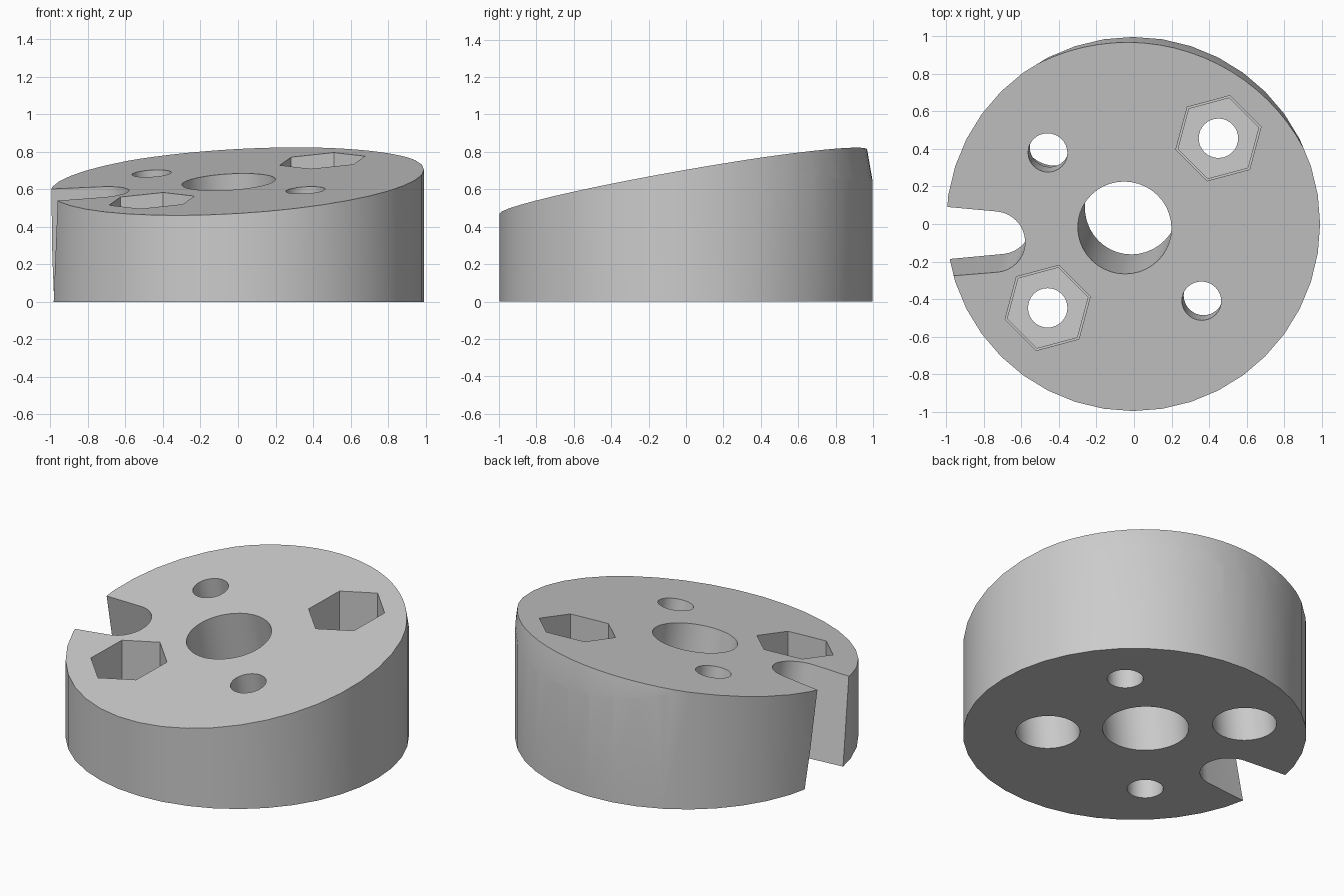
import bpy, bmesh
from math import sin, cos, radians, tau
from mathutils import Vector, Matrix

cube = bpy.data.objects.get("Cube")
if cube:
    bpy.data.objects.remove(cube)

# Sloped top plane: z = SLOPE_X * x + SLOPE_Y * y + MID
SLOPE_X, SLOPE_Y, MID = 0.06, 0.175, 0.645
NORMAL = Vector((-SLOPE_X, -SLOPE_Y, 1)).normalized()
TILT = Vector((0, 0, 1)).rotation_difference(NORMAL).to_matrix().to_4x4()


def on_top(x, y):
    """Frame on the sloped top, with its z axis square to the slope."""
    return Matrix.Translation((x, y, SLOPE_X * x + SLOPE_Y * y + MID)) @ TILT


def upright(x, y):
    return Matrix.Translation((x, y, 0))


def ring(radius, sides, start=0):
    return [(radius * cos(radians(start) + tau * i / sides),
             radius * sin(radians(start) + tau * i / sides)) for i in range(sides)]


def prism(name, outline, low, high, frame):
    """Closed solid with the given outline, from low to high along the frame's z."""
    bm = bmesh.new()
    base = bm.faces.new([bm.verts.new((x, y, low)) for x, y in outline])
    grown = bmesh.ops.extrude_face_region(bm, geom=[base])
    tops = [v for v in grown["geom"] if isinstance(v, bmesh.types.BMVert)]
    bmesh.ops.translate(bm, verts=tops, vec=(0, 0, high - low))
    bmesh.ops.recalc_face_normals(bm, faces=bm.faces)
    bm.transform(frame)
    mesh = bpy.data.meshes.new(name)
    bm.to_mesh(mesh)
    bm.free()
    obj = bpy.data.objects.new(name, mesh)
    bpy.context.collection.objects.link(obj)
    return obj


# Upright round body, trimmed by a tilted cylinder that also forms the sloped top
body = prism("wedge_disc", ring(0.997, 40), 0, 1.2, upright(-0.005, 0))
trim = prism("top_trim", ring(1.05, 80), -1.6, 0, on_top(-0.025, -0.066))
cutters = [(trim, 'INTERSECT')]


def cut(*args):
    cutters.append((prism(*args), 'DIFFERENCE'))


# Centre bore, square to the slope
cut("centre_bore", ring(0.25, 40), -1.2, 0.3, on_top(-0.05, -0.02))

# Screw holes square to the slope, with wide counterbores from below
for x, y in ((-0.46, 0.38), (0.36, -0.41)):
    cut("screw_hole", ring(0.105, 32), -0.4, 0.3, on_top(x, y))
    cut("counterbore", ring(0.186, 36), -1.2, -0.16, on_top(x, y))

# Upright bolt holes with stepped hexagonal pockets
for x, y in ((0.45, 0.457), (-0.46, -0.447)):
    cut("bolt_hole", ring(0.105, 32), -0.2, 0.6, upright(x, y))
    cut("pocket_floor", ring(0.222, 6, 15), 0.27, 0.6, upright(x, y))
    cut("hex_pocket", ring(0.235, 6, 15), 0.31, 1.2, upright(x, y))

# Side notch: rounded inner end, sides flaring outward
arc = [(0.165 * cos(radians(a)), 0.165 * sin(radians(a))) for a in range(-85, 86, 10)]
notch = arc + [(-0.45, 0.205), (-0.45, -0.205)]
cut("side_notch", notch, -1.2, 0.3, on_top(-0.745, -0.095))

# Apply the cuts
for cutter, operation in cutters:
    mod = body.modifiers.new(cutter.name, 'BOOLEAN')
    mod.object, mod.operation, mod.solver = cutter, operation, 'EXACT'
    cutter.hide_render = True
bpy.context.view_layer.update()
evaluated = body.evaluated_get(bpy.context.evaluated_depsgraph_get())
shape = bpy.data.meshes.new_from_object(evaluated)
body.modifiers.clear()
body.data = shape
for cutter, _ in cutters:
    bpy.data.objects.remove(cutter)

# Plain grey finish
grey = bpy.data.materials.new("light_grey")
grey.use_nodes = True
colour = (0.6, 0.6, 0.6, 1)
grey.diffuse_color = colour
grey.node_tree.nodes["Principled BSDF"].inputs["Base Color"].default_value = colour
shape.materials.clear()
shape.materials.append(grey)

bpy.ops.object.select_all(action='DESELECT')
body.select_set(True)
bpy.context.view_layer.objects.active = body
bpy.ops.object.shade_smooth_by_angle(angle=radians(30))
